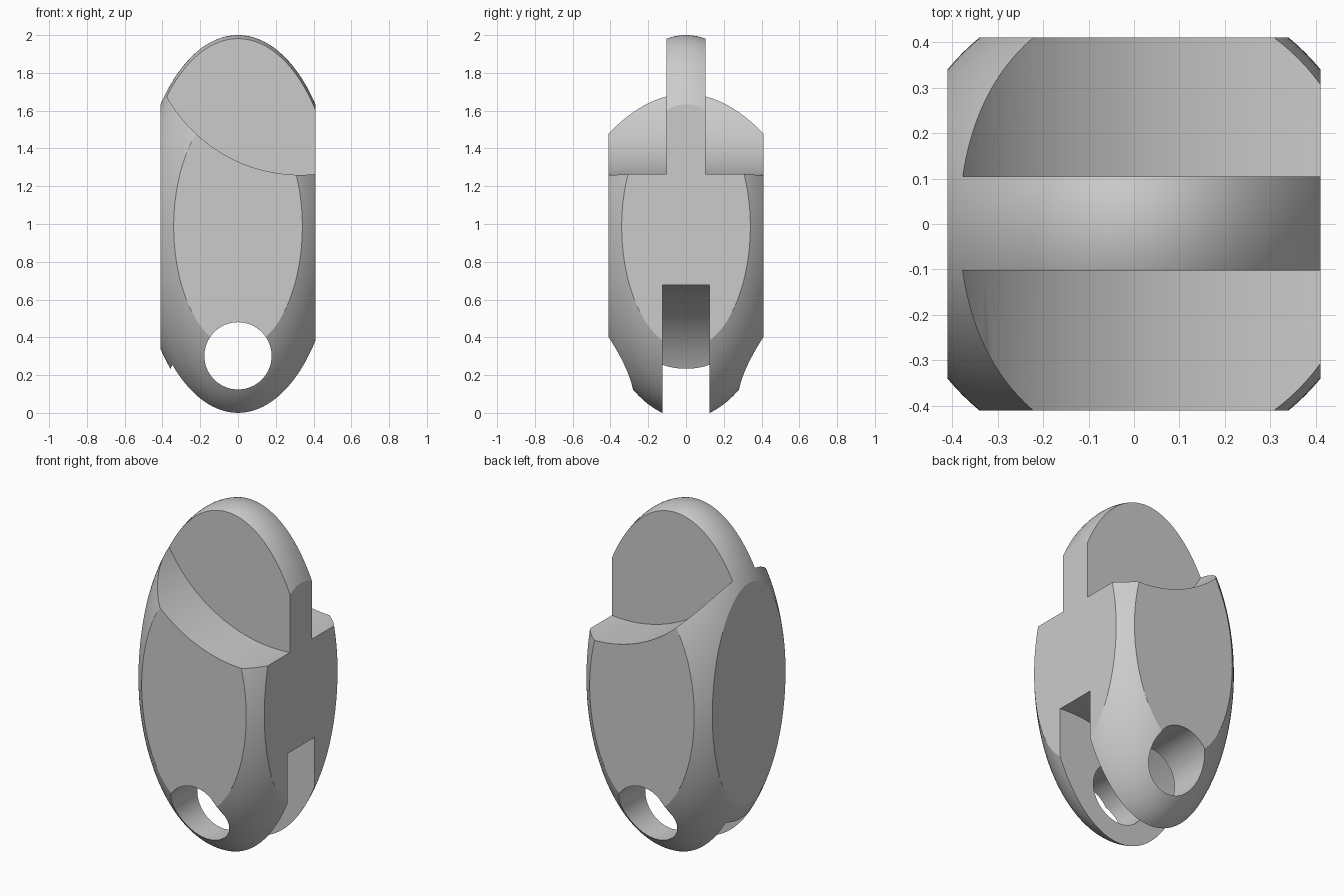
import bpy, bmesh
from mathutils import Matrix, Vector

if "Cube" in bpy.data.objects:
    bpy.data.objects.remove(bpy.data.objects["Cube"])

R, C, ZC = 0.533, 1.014, 0.986   # ellipsoid radius, half height, centre height


def make(name, build, matrix):
    bm = bmesh.new()
    build(bm)
    bmesh.ops.transform(bm, matrix=matrix, verts=bm.verts)
    bmesh.ops.recalc_face_normals(bm, faces=bm.faces)
    me = bpy.data.meshes.new(name)
    bm.to_mesh(me)
    bm.free()
    ob = bpy.data.objects.new(name, me)
    bpy.context.collection.objects.link(ob)
    return ob


def box(name, lo, hi):
    lo, hi = Vector(lo), Vector(hi)
    m = Matrix.Translation((lo + hi) / 2) @ Matrix.Diagonal((*(hi - lo), 1))
    return make(name, lambda bm: bmesh.ops.create_cube(bm, size=1), m)


def y_cylinder(name, x, z, radius, y0, y1, segments):
    m = Matrix.Translation((x, (y0 + y1) / 2, z)) @ Matrix.Rotation(1.5707963, 4, 'X')
    return make(name, lambda bm: bmesh.ops.create_cone(
        bm, cap_ends=True, segments=segments, radius1=radius, radius2=radius,
        depth=y1 - y0), m)


# Ellipsoid body
body = make("link_body", lambda bm: bmesh.ops.create_uvsphere(
    bm, u_segments=128, v_segments=96, radius=1),
    Matrix.Translation((0, 0, ZC)) @ Matrix.Diagonal((R, R, C, 1)))

# Flat sides, two shoulder cuts leaving the tongue, lower slot, pin hole
cutters = [
    (box("flat_sides", (-0.41, -0.41, -0.5), (0.41, 0.41, 2.5)), 'INTERSECT'),
    (y_cylinder("shoulder_cut_front", 0.33, 2.07, 0.81, -0.8, -0.102, 192), 'DIFFERENCE'),
    (y_cylinder("shoulder_cut_back", 0.33, 2.07, 0.81, 0.104, 0.8, 192), 'DIFFERENCE'),
    (y_cylinder("slot_cut", 0.335, -0.08, 0.76, -0.125, 0.125, 192), 'DIFFERENCE'),
    (y_cylinder("pin_hole_cut", 0, 0.302, 0.178, -0.8, 0.8, 96), 'DIFFERENCE'),
]
for cutter, op in cutters:
    mod = body.modifiers.new(cutter.name, 'BOOLEAN')
    mod.object, mod.operation, mod.solver = cutter, op, 'EXACT'

# Bake the cuts and discard the cutters
mesh = bpy.data.meshes.new_from_object(
    body.evaluated_get(bpy.context.evaluated_depsgraph_get()))
body.modifiers.clear()
body.data = mesh
for cutter, _ in cutters:
    bpy.data.objects.remove(cutter)

bpy.context.view_layer.objects.active = body
body.select_set(True)
bpy.ops.object.shade_smooth_by_angle(angle=0.35)
